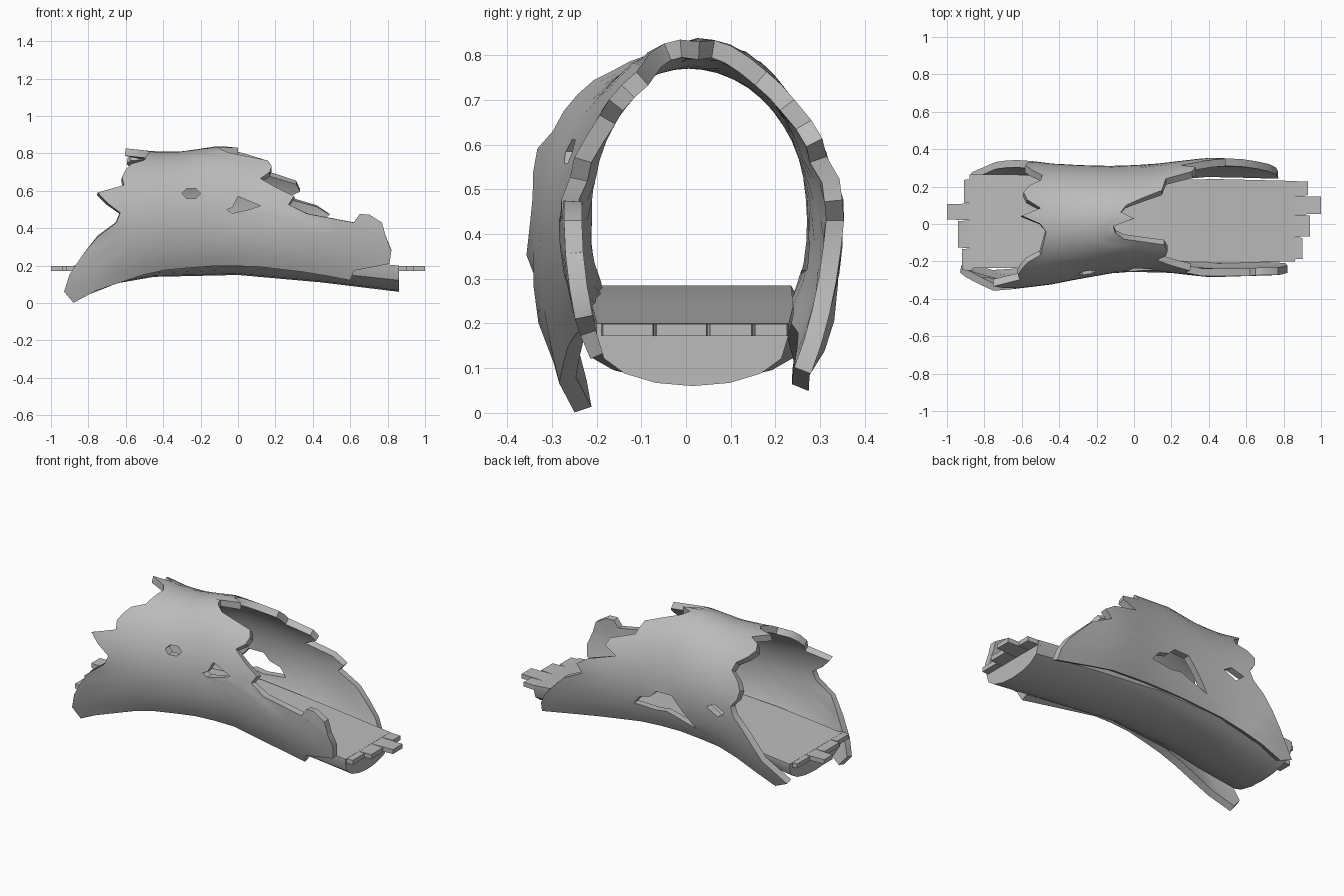
import bpy
import bmesh
from math import sin, cos, pi, radians

cube = bpy.data.objects.get("Cube")
if cube:
    bpy.data.objects.remove(cube)

grey = bpy.data.materials.new("weathered grey")
grey.use_nodes = True
tone = (.5, .5, .5, 1)
grey.diffuse_color = tone
grey.node_tree.nodes["Principled BSDF"].inputs["Base Color"].default_value = tone


def interpolate(table, x):
    """Linear blend between rows whose first entry is x."""
    if x <= table[0][0]:
        return table[0][1:]
    for low, high in zip(table, table[1:]):
        if x <= high[0]:
            f = (x - low[0]) / (high[0] - low[0])
            return [p + (q - p) * f for p, q in zip(low[1:], high[1:])]
    return table[-1][1:]


def make_object(name, bm):
    mesh = bpy.data.meshes.new(name)
    bm.to_mesh(mesh)
    bm.free()
    mesh.materials.append(grey)
    obj = bpy.data.objects.new(name, mesh)
    bpy.context.collection.objects.link(obj)
    return obj


def activate(obj):
    bpy.ops.object.select_all(action='DESELECT')
    obj.select_set(True)
    bpy.context.view_layer.objects.active = obj


def smooth(obj):
    activate(obj)
    bpy.ops.object.shade_smooth_by_angle(angle=radians(32))


# Trunk stations: x, top height, centre y, half width, lower rim height
TRUNK = [(-.92, .86, 0, .3, -.02), (-.75, .85, 0, .36, .07),
         (-.45, .81, 0, .325, .17), (-.3, .81, .01, .305, .185),
         (-.1, .84, .025, .285, .2), (.1, .82, .035, .285, .195),
         (.4, .79, .035, .32, .16), (.86, .76, .035, .305, .07)]
MIDDLE, LIMIT, STEP = .43, radians(127.5), 7.5


def trunk_point(x, angle):
    """Point on the bark; the angle runs from the crest, negative to the front."""
    top, centre, half, rim = interpolate(TRUNK, x)
    c = cos(angle)
    if c > 0:
        z = MIDDLE + (top - MIDDLE) * c
    else:
        z = MIDDLE - (MIDDLE - rim) * c / cos(LIMIT)
    return x, centre + half * sin(angle), z


def wall(name, first, lefts, rights, columns):
    """Curved sheet with ragged ends, one row of faces per angle step."""
    bm = bmesh.new()
    rows = []
    for i, (a, b) in enumerate(zip(lefts, rights)):
        angle = radians(first + STEP * i)
        rows.append([bm.verts.new(trunk_point(a + (b - a) * j / columns, angle))
                     for j in range(columns + 1)])
    for r, s in zip(rows, rows[1:]):
        for j in range(columns):
            bm.faces.new((r[j], r[j + 1], s[j + 1], s[j]))
    # bark side faces outwards
    bmesh.ops.recalc_face_normals(bm, faces=bm.faces)
    face = max(bm.faces, key=lambda f: abs(f.normal.y))
    if face.normal.y * face.calc_center_median().y < 0:
        bmesh.ops.reverse_faces(bm, faces=bm.faces)
    obj = make_object(name, bm)
    activate(obj)
    solid = obj.modifiers.new("thickness", 'SOLIDIFY')
    solid.thickness, solid.offset = .04, -1
    bpy.ops.object.modifier_apply(modifier=solid.name)
    return obj


# Ragged ends, listed from the front rim over the crest to the back rim
left_front = [-.88, -.93, -.9, -.83, -.75, -.65, -.63, -.7, -.75, -.61,
              -.62, -.6, -.57, -.5, -.49, -.48, -.47]
left_back = [-.5, -.6, -.5, -.57, -.59, -.56, -.5, -.49, -.55, -.58,
             -.57, -.53, -.55, -.62, -.68, -.74, -.87, -.79]
right_front = [.6, .62, .81, .82, .79, .62, .37, .27, .3, .2,
               .12, .17, .18, .16, -.05, -.1, -.12]
right_back = [-.11, 0, -.07, -.04, .05, .15, .16, .17, .31, .33,
              .25, .42, .49, .45, .58, .65, .72, .76, .77]
# the crest row is shared, so the front list gives it up
trunk = wall("hollow_trunk", -127.5, left_front + left_back,
             right_front[:-1] + right_back, 12)

# Upright splinter on the front wall
splinter = wall("front_splinter", -97.5, [.62, .62, .65],
                [.79, .77, .7], 2)

# Knot holes: side and outline in x and z
front_knot = [(-.25 + .05 * cos(k * pi / 3), .585 + .03 * sin(k * pi / 3))
              for k in range(6)]
front_gap = [(-.06, .5), (-.03, .51), (0, .57), (.12, .52), (.06, .5), (-.03, .48)]
back_gap = [(.13, .32), (.09, .37), (.02, .39), (-.02, .43), (-.12, .43),
            (-.27, .26), (-.08, .32), (-.01, .31)]
back_knot = [(-.36, .43), (-.41, .46), (-.49, .43), (-.44, .39)]
for side, outline in ((-1, front_knot), (-1, front_gap), (1, back_gap), (1, back_knot)):
    bm = bmesh.new()
    face = bm.faces.new([bm.verts.new((x, side * .1, z)) for x, z in outline])
    pushed = bmesh.ops.extrude_face_region(bm, geom=[face])["geom"]
    for v in pushed:
        if isinstance(v, bmesh.types.BMVert):
            v.co.y = side * .6
    bmesh.ops.recalc_face_normals(bm, faces=bm.faces)
    cutter = make_object("hole_cutter", bm)
    cutter.hide_render = True
    activate(trunk)
    cut = trunk.modifiers.new("hole", 'BOOLEAN')
    cut.operation, cut.solver, cut.object = 'DIFFERENCE', 'EXACT', cutter
    bpy.ops.object.modifier_apply(modifier=cut.name)
    bpy.data.objects.remove(cutter)
smooth(trunk)
smooth(splinter)

# Floor with rounded belly: x, floor height, belly height, half width
FLOOR = [(-.88, .2, .07, .25), (-.65, .225, .105, .25), (-.45, .25, .14, .24),
         (0, .285, .15, .22), (.45, .24, .11, .225), (.86, .2, .06, .215)]
bm = bmesh.new()
rings = []
for x, high, low, half in FLOOR:
    ring = [bm.verts.new((x, .015 + half * cos(t * pi / 8),
                          high - .025 - (high - .025 - low) * sin(t * pi / 8) ** .8))
            for t in range(9)]
    ring += [bm.verts.new((x, .015 + s * half, high)) for s in (-1, 1)]
    rings.append(ring)
for r, s in zip(rings, rings[1:]):
    n = len(r)
    for k in range(n):
        bm.faces.new((r[k], r[(k + 1) % n], s[(k + 1) % n], s[k]))
bm.faces.new(rings[0])
bm.faces.new(rings[-1])
bmesh.ops.recalc_face_normals(bm, faces=bm.faces)
smooth(make_object("floor_and_belly", bm))

# Splintered board ends: tip x, y from, y to
BOARDS = [(.93, .15, .23), (1, .05, .15), (.94, -.07, .05), (.9, -.19, -.07),
          (-.91, .11, .24), (-1, .02, .11), (-.94, -.13, .02), (-.92, -.25, -.13)]
for tip, y0, y1 in BOARDS:
    root = .84 if tip > 0 else -.86
    bm = bmesh.new()
    bmesh.ops.create_cube(bm, size=1)
    for v in bm.verts:
        end = v.co.x > 0
        v.co.x = tip if end else root
        inset = .004 if end else 0
        v.co.y = y1 - inset if v.co.y > 0 else y0 + inset
        v.co.z = .199 if v.co.z > 0 else .172
    bmesh.ops.recalc_face_normals(bm, faces=bm.faces)
    make_object("board_end", bm)
